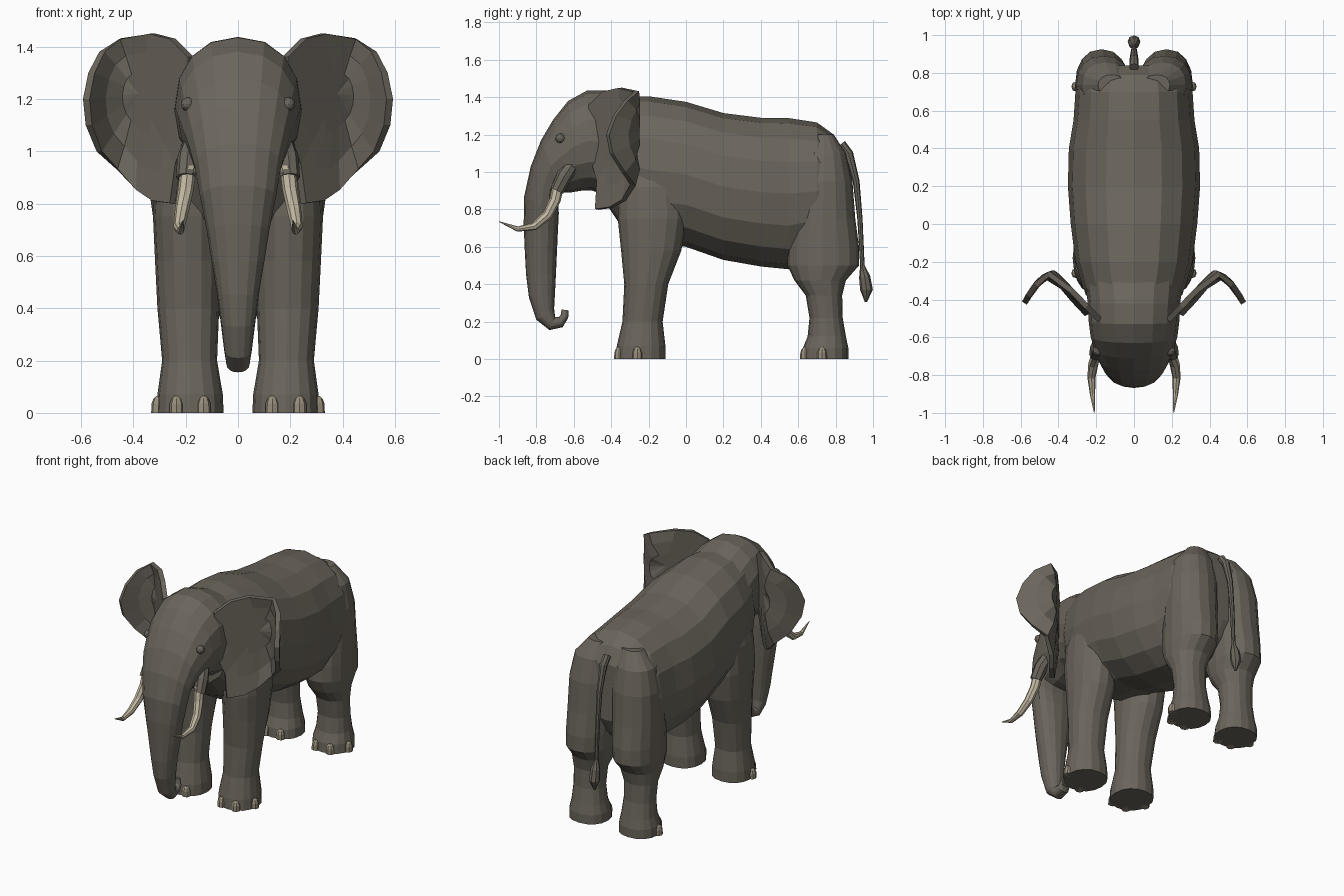
import bpy
import bmesh
from math import sin, cos, pi, radians, copysign
from mathutils import Vector

default_cube = bpy.data.objects.get("Cube")
if default_cube:
    bpy.data.objects.remove(default_cube, do_unlink=True)


def make_material(name, colour):
    material = bpy.data.materials.new(name)
    material.use_nodes = True
    material.diffuse_color = (*colour, 1)
    material.node_tree.nodes["Principled BSDF"].inputs["Base Color"].default_value = (*colour, 1)
    return material


skin = make_material("grey_skin", (0.145, 0.13, 0.106))
ivory = make_material("ivory", (0.54, 0.48, 0.36))
nail = make_material("toenail", (0.31, 0.27, 0.2))


def finish(name, mesh_data, material):
    """Turn a bmesh into a flat shaded object."""
    bmesh.ops.recalc_face_normals(mesh_data, faces=mesh_data.faces[:])
    mesh = bpy.data.meshes.new(name)
    mesh_data.to_mesh(mesh)
    mesh_data.free()
    mesh.materials.append(material)
    part = bpy.data.objects.new(name, mesh)
    bpy.context.collection.objects.link(part)
    return part


def soft(value, power):
    return copysign(abs(value) ** power, value)


def loft(name, rings, material=skin, sides=16, power=0.9):
    """Skin rounded rings, each (y1, z1, y2, z2, half width, centre x)."""
    bm = bmesh.new()
    loops = []
    for y1, z1, y2, z2, half, x in rings:
        start, end = Vector((x, y1, z1)), Vector((x, y2, z2))
        middle, reach = (start + end) / 2, (start - end) / 2
        loop = []
        for i in range(sides):
            angle = 2 * pi * i / sides
            across = Vector((half * soft(cos(angle), power), 0, 0))
            loop.append(bm.verts.new(middle + reach * soft(sin(angle), power) + across))
        loops.append(loop)
    for low, high in zip(loops, loops[1:]):
        for i in range(sides):
            j = (i + 1) % sides
            bm.faces.new((low[i], low[j], high[j], high[i]))
    bm.faces.new(loops[0])
    bm.faces.new(loops[-1])
    return finish(name, bm, material)


def tube(name, path, material=skin, sides=8):
    """Tapered tube along points (x, y, z, radius), square to the path."""
    rings = []
    for i, (x, y, z, radius) in enumerate(path):
        before, after = path[max(i - 1, 0)], path[min(i + 1, len(path) - 1)]
        along = Vector((after[1] - before[1], after[2] - before[2])).normalized()
        dy, dz = -along.y * radius, along.x * radius
        rings.append((y + dy, z + dz, y - dy, z - dz, radius, x))
    return loft(name, rings, material, sides, 1)


def leg(name, levels, side):
    """Upright loft through levels (z, front y, back y, half width, centre x)."""
    loft(name, [(y1, z, y2, z, half, side * x) for z, y1, y2, half, x in levels])


def toenails(name, side, y, reach):
    """Three rounded nails around the front and outside of a foot."""
    for i, degrees in enumerate((-115, -65, -8)):
        nx = side * (0.183 + 0.123 * cos(radians(degrees)))
        ny = y + reach * sin(radians(degrees))
        loft(f"{name}_{i}", [(ny - r, z, ny + r, z, r, nx)
             for z, r in ((0, 0.027), (0.035, 0.026), (0.055, 0.018), (0.064, 0.008))], nail, 8)


def ear(name, side):
    """Cupped fan from a rim outline, given some thickness."""
    rim = [(.18, 1.36), (.25, 1.43), (.33, 1.45), (.45, 1.43), (.52, 1.38),
           (.56, 1.3), (.58, 1.2), (.57, 1.1), (.53, 1.0), (.46, .93),
           (.38, .85), (.32, .81), (.25, .8), (.23, .95), (.18, 1.1)]
    hub = Vector((.37, 1.22))
    bm = bmesh.new()

    def point(x, z):
        y = -.26 - (.42 - x) * 1.04 if x < .42 else -.26 - 6.2 * (x - .42) ** 2
        return bm.verts.new((side * x, y - .2 * max(0, 1 - z), z))

    loops = [[point(*hub.lerp(Vector(p), k)) for p in rim] for k in (1, .7, .35)]
    centre = point(*hub)
    for i in range(len(rim)):
        j = (i + 1) % len(rim)
        for outer, inner in zip(loops, loops[1:]):
            bm.faces.new((outer[i], outer[j], inner[j], inner[i]))
        bm.faces.new((loops[-1][i], loops[-1][j], centre))
    part = finish(name, bm, skin)
    thickness = part.modifiers.new("thickness", "SOLIDIFY")
    thickness.thickness = 0.03
    thickness.offset = 0


# Body: (y, top, bottom, half width)
torso = [(-.42, 1.39, .82, .22), (-.34, 1.4, .7, .27), (-.2, 1.405, .62, .31),
         (0, 1.375, .6, .335), (.2, 1.315, .53, .35), (.4, 1.29, .495, .345),
         (.55, 1.288, .48, .32), (.7, 1.265, .53, .31), (.79, 1.2, .62, .28),
         (.84, 1.1, .72, .21)]
loft("body", [(y, top, y, low, half, 0) for y, top, low, half in torso])

# Head flowing into the trunk: (front y, front z, back y, back z, half width)
head = [(-.28, 1.39, -.3, .8, .26), (-.42, 1.437, -.42, .87, .245),
        (-.53, 1.435, -.5, .9, .24), (-.63, 1.38, -.56, .9, .23),
        (-.71, 1.28, -.62, .89, .21), (-.775, 1.17, -.67, .89, .19),
        (-.83, 1.03, -.685, .85, .165), (-.865, .87, -.68, .78, .145),
        (-.868, .72, -.685, .68, .12), (-.862, .58, -.69, .57, .1),
        (-.855, .45, -.695, .46, .08), (-.84, .33, -.7, .36, .066),
        (-.8, .21, -.705, .27, .053), (-.73, .155, -.7, .225, .045),
        (-.66, .17, -.68, .225, .038), (-.63, .22, -.67, .235, .034),
        (-.627, .26, -.665, .265, .022)]
loft("head_and_trunk", [(*ring, 0) for ring in head])

# Leg levels: (z, front y, back y, half width, centre x)
front_levels = [(0, -.375, -.11, .128, .183), (.07, -.37, -.11, .125, .183),
                (.2, -.34, -.125, .105, .185), (.4, -.33, -.095, .118, .19),
                (.58, -.347, -.025, .125, .192), (.75, -.365, .005, .13, .195),
                (.92, -.36, 0, .125, .19), (1.12, -.3, -.04, .09, .17)]
rear_levels = [(0, .62, .868, .128, .183), (.06, .625, .868, .125, .183),
               (.12, .65, .855, .11, .183), (.22, .66, .838, .1, .185),
               (.34, .64, .835, .105, .185), (.42, .58, .855, .125, .178),
               (.5, .542, .925, .138, .174), (.6, .542, .925, .142, .17),
               (.75, .56, .905, .147, .165), (.95, .58, .89, .146, .16),
               (1.1, .62, .855, .125, .15), (1.2, .68, .79, .07, .12)]

# Sheath and tusk paths: (x, y, z, radius)
sheath = [(.16, -.58, 1.08, .035), (.19, -.65, .98, .042), (.2, -.69, .9, .037)]
tusk = [(.19, -.68, .94, .031), (.2, -.7, .85, .03), (.215, -.74, .77, .027),
        (.225, -.81, .71, .022), (.22, -.9, .695, .014), (.21, -1, .735, .002)]

# Paired parts
for label, side in (("left", 1), ("right", -1)):
    leg("front_leg_" + label, front_levels, side)
    leg("rear_leg_" + label, rear_levels, side)
    toenails("front_toenail_" + label, side, -.243, .126)
    toenails("rear_toenail_" + label, side, .744, .118)
    ear("ear_" + label, side)
    for part, path, material in (("tusk_sheath_", sheath, skin), ("tusk_", tusk, ivory)):
        tube(part + label, [(side * x, y, z, r) for x, y, z, r in path], material)
    bm = bmesh.new()
    bmesh.ops.create_icosphere(bm, subdivisions=2, radius=0.027)
    bmesh.ops.translate(bm, verts=bm.verts[:], vec=(side * .192, -.672, 1.18))
    finish("eye_" + label, bm, skin)

# Tail with its tuft
tube("tail", [(0, .83, 1.15, .025), (0, .87, 1.1, .024), (0, .91, .95, .018),
              (0, .93, .75, .014), (0, .943, .5, .012), (0, .955, .44, .03),
              (0, .965, .37, .034), (0, .962, .305, .006)])
